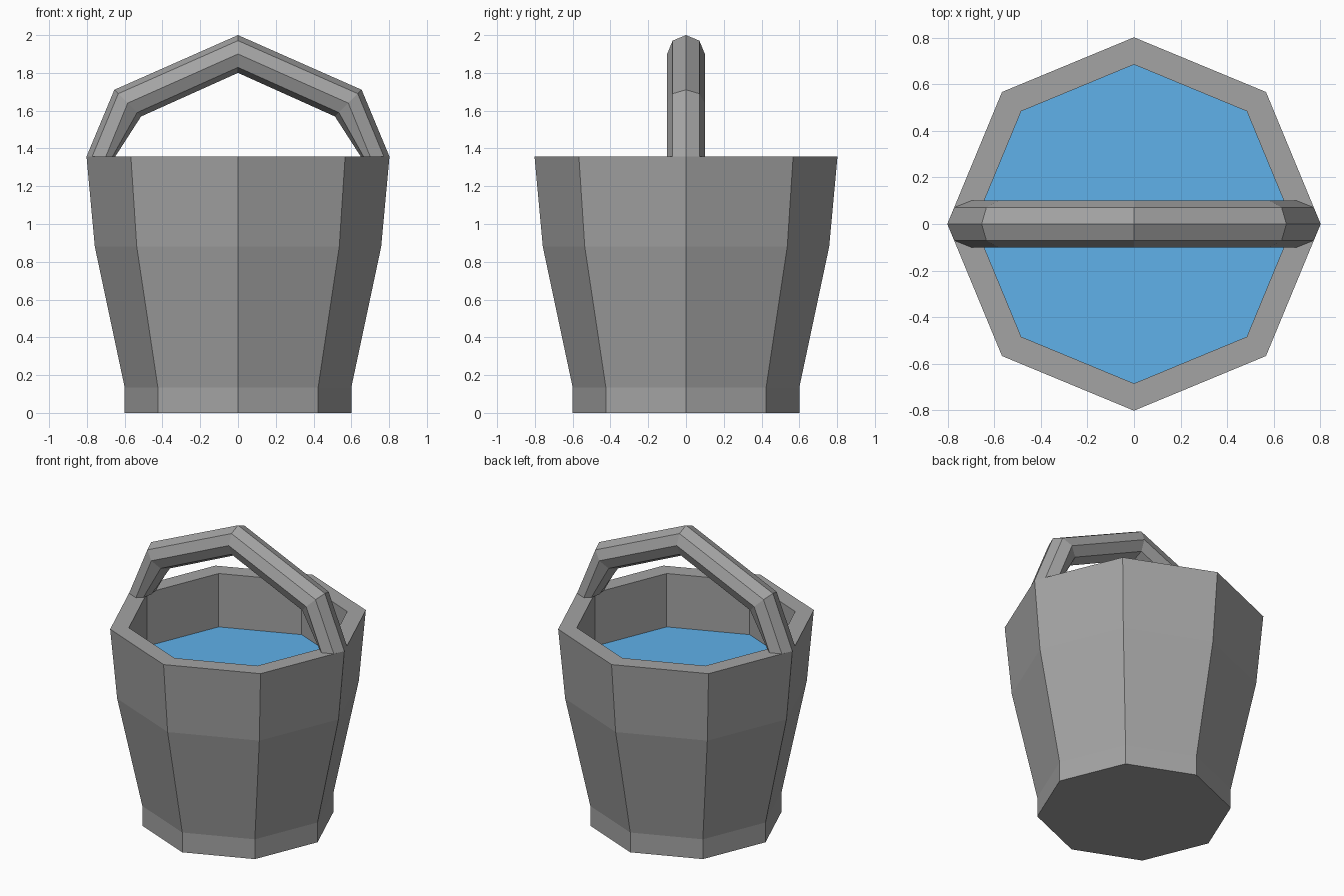
import bpy, math

if "Cube" in bpy.data.objects:
    bpy.data.objects.remove(bpy.data.objects["Cube"])


def mesh_object(name, verts, faces, color):
    mesh = bpy.data.meshes.new(name)
    mesh.from_pydata(verts, [], faces)
    mesh.update()
    obj = bpy.data.objects.new(name, mesh)
    bpy.context.collection.objects.link(obj)
    mat = bpy.data.materials.new(name + "_color")
    mat.diffuse_color = (*color, 1)
    mat.use_nodes = True
    mat.node_tree.nodes["Principled BSDF"].inputs["Base Color"].default_value = mat.diffuse_color
    mesh.materials.append(mat)
    return obj


GREY = (0.37, 0.37, 0.37)
BLUE = (0.115, 0.44, 0.82)


def loft(name, rings, cap_start=True, cap_end=True):
    n = len(rings[0])
    verts = [v for ring in rings for v in ring]
    faces = []
    for i in range(len(rings) - 1):
        for j in range(n):
            k = (j + 1) % n
            faces.append((i * n + j, i * n + k, (i + 1) * n + k, (i + 1) * n + j))
    if cap_start:
        faces.append(tuple(reversed(range(n))))
    if cap_end:
        faces.append(tuple(range((len(rings) - 1) * n, len(rings) * n)))
    return mesh_object(name, verts, faces, GREY)


def octagon(radius, z):
    return [(radius * math.cos(a * math.pi / 4), radius * math.sin(a * math.pi / 4), z)
            for a in range(8)]


# Bucket shell: outer profile, rim, then inner wall down to the water
WATER_Z = 0.993
profile = [(0.6, 0), (0.6, 0.135), (0.758, 0.88), (0.802, 1.357), (0.685, 1.357), (0.685, WATER_Z)]
loft("bucket", [octagon(r, z) for r, z in profile], cap_end=False)

# Water surface
mesh_object("water", octagon(0.685, WATER_Z), [tuple(range(8))], BLUE)


# Handle: octagonal section swept over five stations, thinner inside at the feet
def section(x, z, angle, outer, inner):
    ring = []
    for j in range(8):
        a = j * math.pi / 4
        d = math.cos(a) * (outer if math.cos(a) > 0 else inner)
        ring.append((x + d * math.cos(angle), 0.1 * math.sin(a), z + d * math.sin(angle)))
    return ring


half = [(0.70, 1.357, 0, 0.102, 0.05), (0.584, 1.64, math.pi / 4, 0.1, 0.1)]
stations = half + [(0, 1.9, math.pi / 2, 0.1, 0.1)]
stations += [(-x, z, math.pi - a, o, i) for x, z, a, o, i in reversed(half)]
handle = loft("handle", [section(*s) for s in stations])
handle.data.flip_normals()
